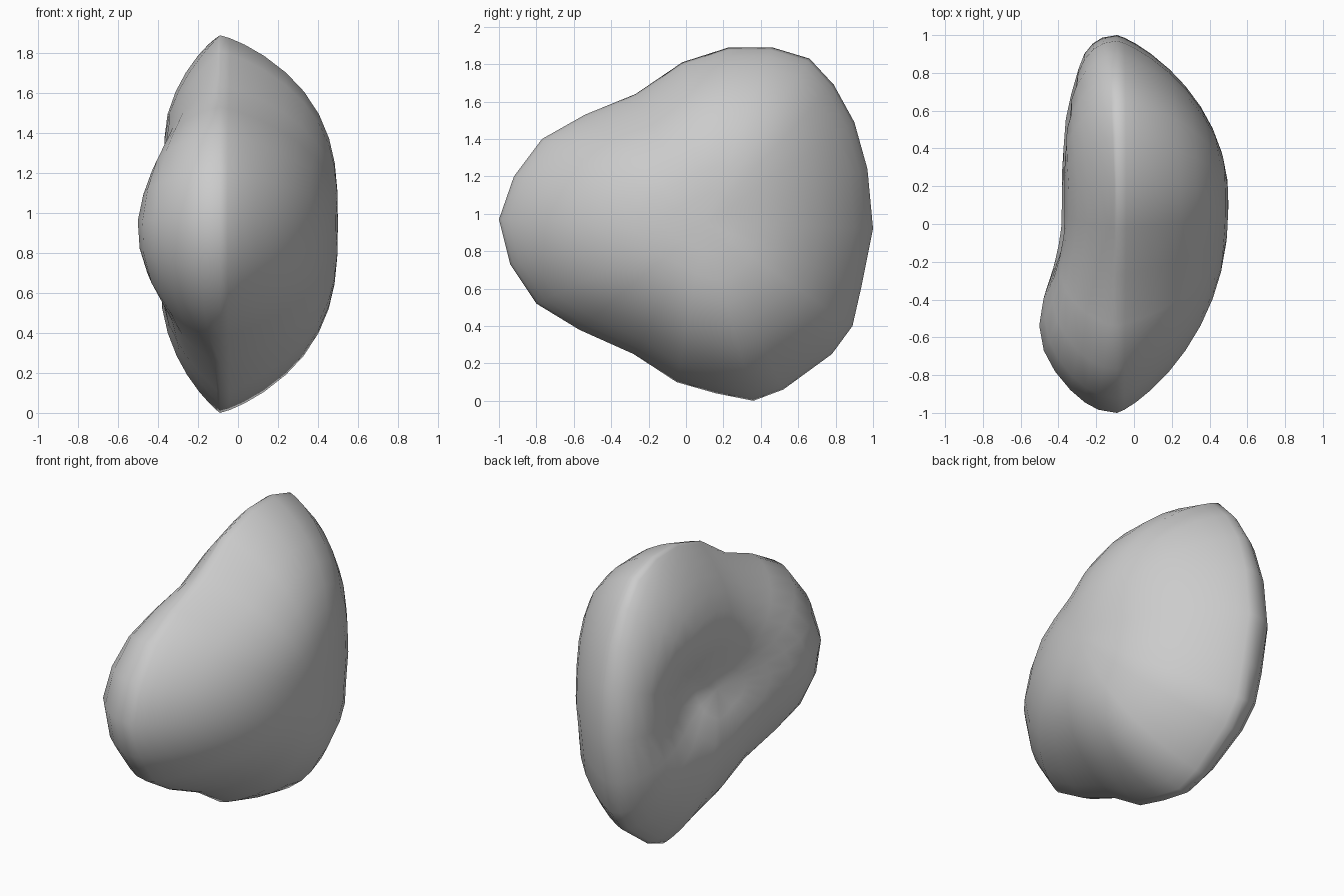
import bpy
import bmesh
from math import exp, hypot

cube = bpy.data.objects.get("Cube")
if cube:
    bpy.data.objects.remove(cube, do_unlink=True)

# Outline of the rim in the y-z plane, and the centre the rings shrink to
RIM = [(-1, .97), (-.92, 1.2), (-.77, 1.4), (-.54, 1.53), (-.27, 1.64), (-.02, 1.81),
       (.23, 1.89), (.46, 1.89), (.66, 1.83), (.79, 1.69), (.9, 1.49), (.97, 1.24),
       (1, .92), (.94, .62), (.89, .4), (.78, .25), (.52, .06), (.36, 0),
       (.16, .04), (-.05, .1), (-.28, .25), (-.57, .38), (-.8, .52), (-.94, .73)]
CY, CZ = .1, .95
SEAM = -.09
RINGS = [.985, .95, .89, .8, .7, .58, .45, .32, .17]


def bump(y, z, cy, cz, sy, sz):
    return exp(-((y - cy) / sy) ** 2 - ((z - cz) / sz) ** 2)


def outer(y, z, s, across):
    # Evenly domed side, fuller towards the top and bottom
    return SEAM + .59 * (1 - s ** (3 - .8 * across ** 2)) ** .8


def inner(y, z, s, across):
    # Flatter side with a swollen front end and a hollow under a ridge
    dome = (1 - s ** 3) ** (1.1 - .66 * across)
    front = .15 * bump(y, z, -.65, .9, .38, .48)
    hollow = .17 * bump(y, z, .33, 1.0, .42, .25)
    return SEAM - dome * (.32 + front - hollow)


bm = bmesh.new()
rim = [bm.verts.new((SEAM, y, z)) for y, z in RIM]
n = len(rim)


def build_side(height, flip):
    def face(*verts):
        bm.faces.new(verts[::-1] if flip else verts)

    previous = rim
    for s in RINGS:
        ring = []
        for ry, rz in RIM:
            dy, dz = ry - CY, rz - CZ
            across = abs(dy) / hypot(dy, dz)
            y, z = CY + s * dy, CZ + s * dz
            ring.append(bm.verts.new((height(y, z, s, across), y, z)))
        for i in range(n):
            j = (i + 1) % n
            face(previous[i], previous[j], ring[j], ring[i])
        previous = ring
    tip = bm.verts.new((height(CY, CZ, 0, 0), CY, CZ))
    for i in range(n):
        face(previous[i], previous[(i + 1) % n], tip)


build_side(outer, True)
build_side(inner, False)
bmesh.ops.recalc_face_normals(bm, faces=bm.faces)

mesh = bpy.data.meshes.new("body")
bm.to_mesh(mesh)
bm.free()
body = bpy.data.objects.new("body", mesh)
bpy.context.collection.objects.link(body)
mesh.shade_smooth()

# Plain grey
grey = bpy.data.materials.new("grey")
grey.use_nodes = True
colour = (.6, .6, .6, 1)
grey.diffuse_color = colour
grey.node_tree.nodes["Principled BSDF"].inputs["Base Color"].default_value = colour
mesh.materials.append(grey)
